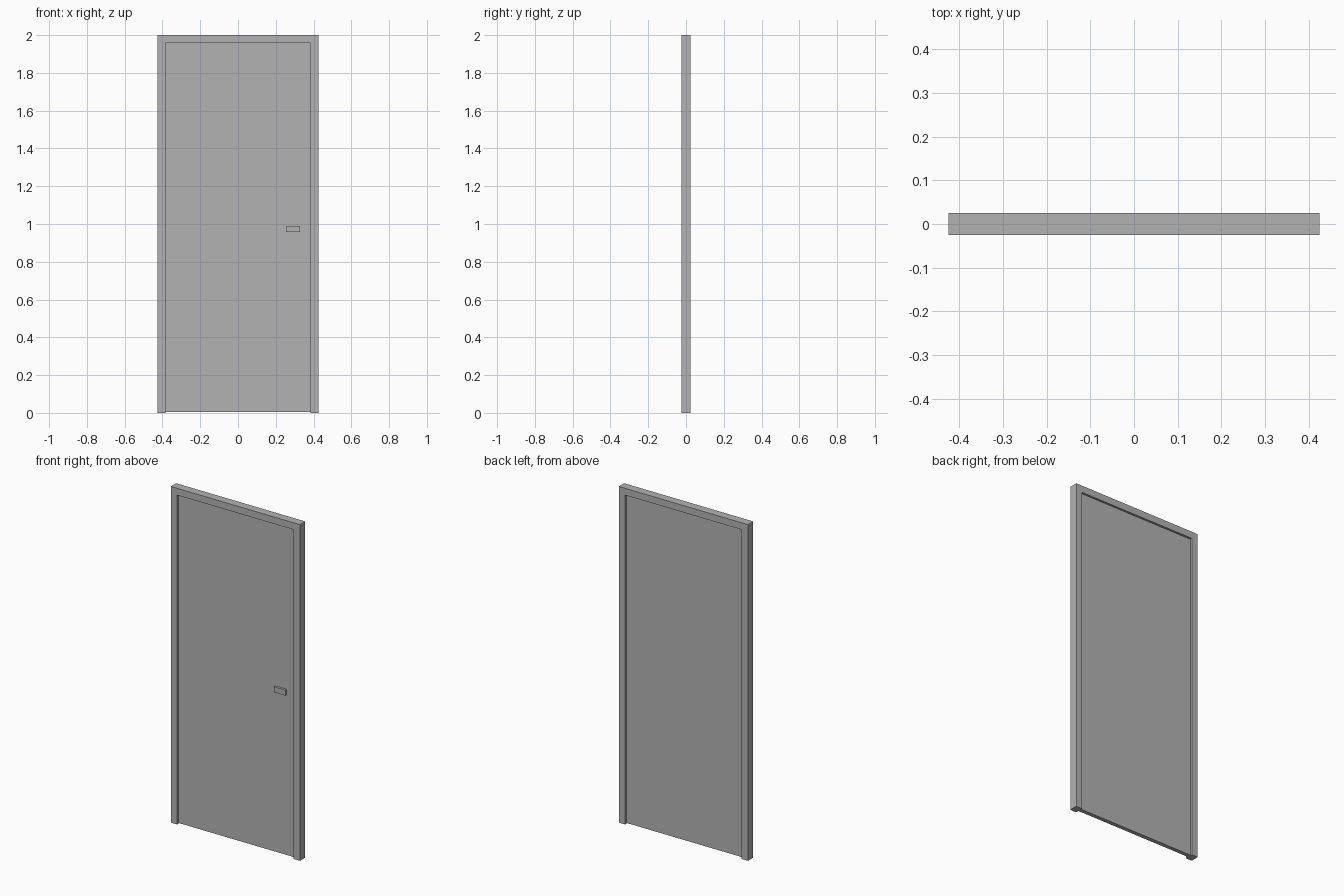
import bpy
import bmesh

if "Cube" in bpy.data.objects:
    bpy.data.objects.remove(bpy.data.objects["Cube"], do_unlink=True)

# Plain grey used for every part
grey = bpy.data.materials.new("plain_grey")
grey.use_nodes = True
colour = (0.45, 0.45, 0.45, 1)
grey.diffuse_color = colour
grey.node_tree.nodes["Principled BSDF"].inputs["Base Color"].default_value = colour

WIDTH, HEIGHT, DEPTH = 0.85, 2.0, 0.05
JAMB = 0.041
RECESS = 0.013


def add_object(name, bm):
    bmesh.ops.recalc_face_normals(bm, faces=bm.faces)
    mesh = bpy.data.meshes.new(name)
    bm.to_mesh(mesh)
    bm.free()
    mesh.materials.append(grey)
    obj = bpy.data.objects.new(name, mesh)
    bpy.context.collection.objects.link(obj)
    return obj


def extruded(name, outline, y0, y1):
    """Extrude an x-z outline from y0 to y1."""
    bm = bmesh.new()
    face = bm.faces.new([bm.verts.new((x, y0, z)) for x, z in outline])
    result = bmesh.ops.extrude_face_region(bm, geom=[face])
    moved = [g for g in result["geom"] if isinstance(g, bmesh.types.BMVert)]
    bmesh.ops.translate(bm, verts=moved, vec=(0, y1 - y0, 0))
    return add_object(name, bm)


def rectangle(x0, x1, z0, z1):
    return [(x0, z0), (x1, z0), (x1, z1), (x0, z1)]


# Door frame: two jambs and a head in one arch-shaped profile
outer = WIDTH / 2
inner = outer - JAMB
head = HEIGHT - JAMB
frame_outline = [(-outer, 0), (-inner, 0), (-inner, head), (inner, head),
                 (inner, 0), (outer, 0), (outer, HEIGHT), (-outer, HEIGHT)]
extruded("door_frame", frame_outline, -DEPTH / 2, DEPTH / 2)

# Door leaf set back from both faces of the frame
leaf_y = DEPTH / 2 - RECESS
extruded("door_leaf", rectangle(-inner, inner, 0.004, head), -leaf_y, leaf_y)

# Block handle on the front only
extruded("handle", rectangle(0.254, 0.329, 0.957, 0.99), -DEPTH / 2, -leaf_y)
